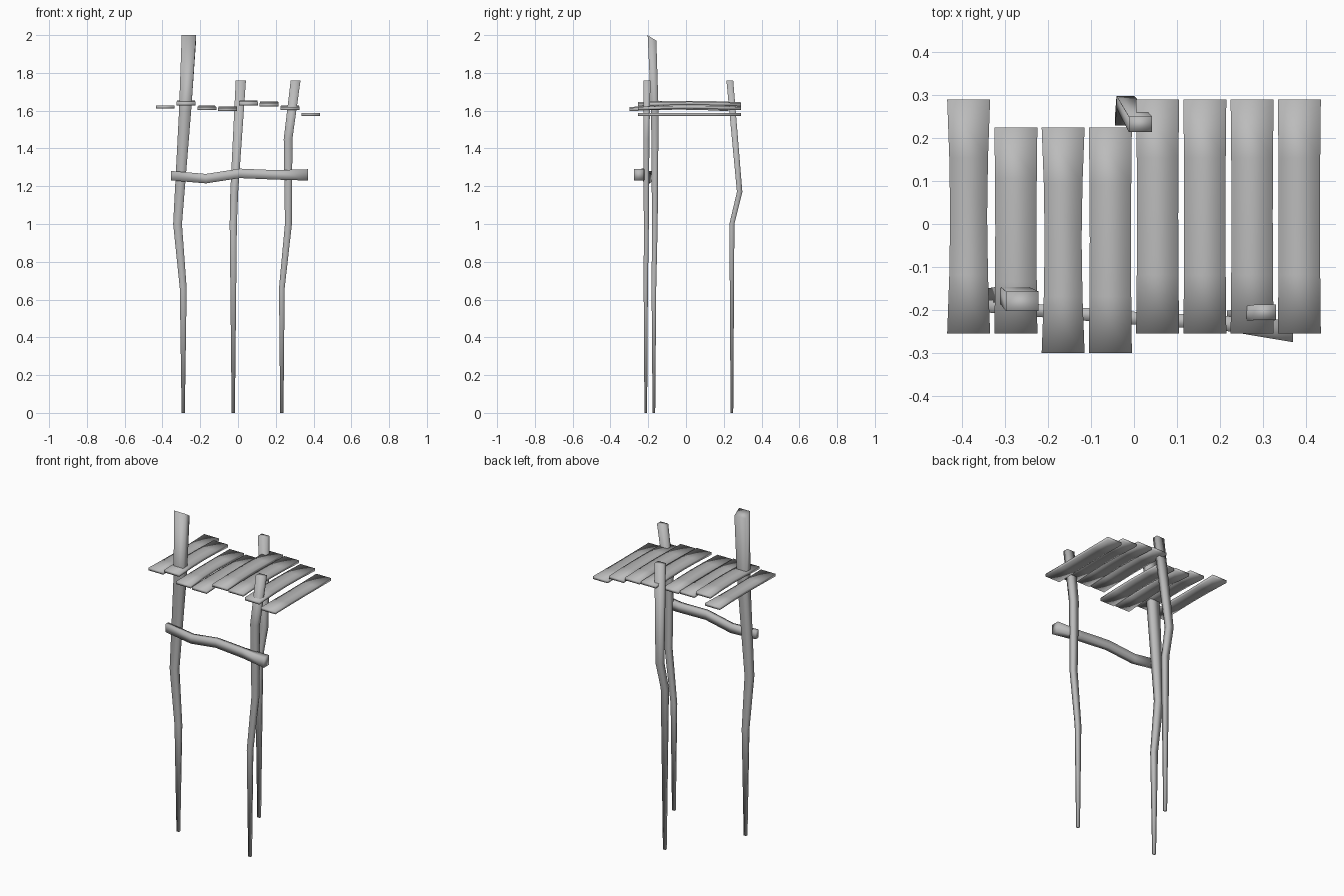
import bpy
import bmesh
from math import pi, sin
from mathutils import Vector

cube = bpy.data.objects.get("Cube")
if cube:
    bpy.data.objects.remove(cube)

wood = bpy.data.materials.new("grey_wood")
wood.use_nodes = True
GREY = (0.5, 0.5, 0.5, 1)
wood.diffuse_color = GREY
wood.node_tree.nodes["Principled BSDF"].inputs["Base Color"].default_value = GREY

X_AXIS, Y_AXIS, Z_AXIS = Vector((1, 0, 0)), Vector((0, 1, 0)), Vector((0, 0, 1))


def bar(name, stations, side, rise):
    """Four-sided bar through stations of (centre, width along side, width along rise)."""
    bm = bmesh.new()
    rings = []
    for centre, width, depth in stations:
        across, along = side * width / 2, rise * depth / 2
        middle = Vector(centre)
        corners = (-across - along, across - along, across + along, along - across)
        rings.append([bm.verts.new(middle + corner) for corner in corners])
    for low, high in zip(rings, rings[1:]):
        for k in range(4):
            bm.faces.new((low[k - 1], low[k], high[k], high[k - 1]))
    bm.faces.new(rings[0])
    bm.faces.new(rings[-1])
    bmesh.ops.recalc_face_normals(bm, faces=bm.faces)
    mesh = bpy.data.meshes.new(name)
    bm.to_mesh(mesh)
    bm.free()
    mesh.shade_smooth()
    mesh.materials.append(wood)
    obj = bpy.data.objects.new(name, mesh)
    bpy.context.collection.objects.link(obj)
    return obj


def post(name, bends, top_width, top_depth):
    """Crooked post standing below its first bend, widening steadily to the top."""
    first, top = bends[0], bends[-1]
    path = [(first[0], first[1], 0)] + bends
    stations = []
    for point in path:
        t = point[2] / top[2]
        width = 0.017 + (top_width - 0.017) * t
        depth = 0.014 + (top_depth - 0.014) * t
        stations.append((point, width, depth))
    return bar(name, stations, X_AXIS, Y_AXIS)


# Posts
tall_post = post("tall_post", [(-.29, -.17, .66), (-.32, -.165, 1), (-.28, -.165, 1.6),
                               (-.26, -.18, 2)], top_width=.076, top_depth=.046)
post("back_post", [(-.025, .243, 1), (-.02, .284, 1.17), (.015, .232, 1.76)],
     top_width=.054, top_depth=.036)
post("short_post", [(.232, -.213, .66), (.267, -.21, 1), (.265, -.21, 1.45),
                    (.305, -.206, 1.76)], top_width=.052, top_depth=.036)

# Slanted end cut on the tall post
top_edge = max(vert.co.z for vert in tall_post.data.vertices)
for vert in tall_post.data.vertices:
    if vert.co.z == top_edge and vert.co.y > -.18:
        vert.co.z -= .03

# Wavy cross beam, thicker toward its left end
beam_path = [(-.355, -.19, 1.256), (-.17, -.206, 1.24), (.01, -.22, 1.268),
             (.2, -.23, 1.26), (.37, -.25, 1.26)]
bar("cross_beam", [(p, .03 + .05 * max(p[0], -.1) ** 3 * 8, .05 + .01 * (p[0] > .3))
                   for p in beam_path], Y_AXIS, Z_AXIS)

# Deck planks, uneven in height and length, narrowed and bowed by a sine wave
heights = (1.62, 1.64, 1.615, 1.61, 1.64, 1.635, 1.615, 1.58)
for i, height in enumerate(heights):
    x = (i - 3.5) * .11
    front = -.3 if i in (2, 3) else -.255
    back = .225 if i in (1, 2, 3) else .29
    waist = .014 if i in (0, 2) else .004
    bow = 0 if i in (0, 7) else .008
    stations = []
    for step in range(5):
        t = step / 4
        wave = sin(pi * t)
        centre = (x, front + (back - front) * t, height + bow * (wave - .5))
        stations.append((centre, .1 - waist * wave, .017))
    bar(f"plank_{i + 1}", stations, X_AXIS, Z_AXIS)
